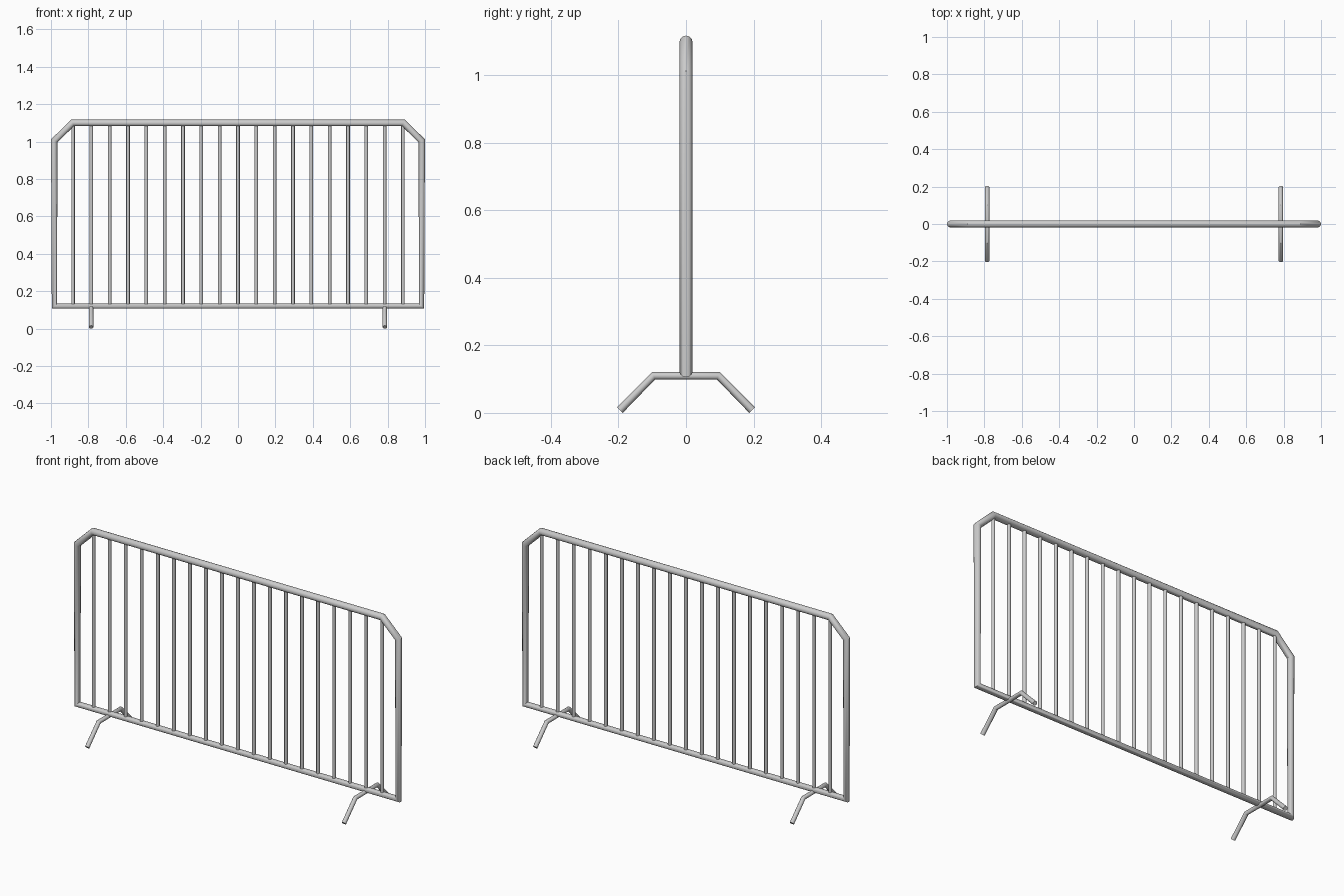
import bpy, bmesh, math
from mathutils import Vector

if "Cube" in bpy.data.objects:
    bpy.data.objects.remove(bpy.data.objects["Cube"])

SIDES = 12


def tube(name, points, radius, closed=False):
    """Sweep a round section along a planar polyline, one ring per corner."""
    pts = [Vector(p) for p in points]
    n = len(pts)
    normal = (pts[1] - pts[0]).cross(pts[2] - pts[1]).normalized() if n > 2 else Vector((0, 1, 0))
    bm = bmesh.new()
    rings = []
    for i, p in enumerate(pts):
        d_in = (p - pts[i - 1]).normalized() if closed or i > 0 else Vector()
        d_out = (pts[(i + 1) % n] - p).normalized() if closed or i < n - 1 else Vector()
        side = (d_in + d_out).normalized().cross(normal)
        ring = []
        for k in range(SIDES):
            a = 2 * math.pi * k / SIDES
            ring.append(bm.verts.new(p + radius * (math.cos(a) * normal + math.sin(a) * side)))
        rings.append(ring)
    for i in range(n if closed else n - 1):
        a, b = rings[i], rings[(i + 1) % n]
        for k in range(SIDES):
            m = (k + 1) % SIDES
            bm.faces.new((a[k], a[m], b[m], b[k]))
    if not closed:
        bm.faces.new(rings[0])
        bm.faces.new(rings[-1])
    bmesh.ops.recalc_face_normals(bm, faces=bm.faces)
    mesh = bpy.data.meshes.new(name)
    bm.to_mesh(mesh)
    bm.free()
    obj = bpy.data.objects.new(name, mesh)
    bpy.context.collection.objects.link(obj)
    bpy.ops.object.select_all(action='DESELECT')
    obj.select_set(True)
    bpy.context.view_layer.objects.active = obj
    bpy.ops.object.shade_smooth_by_angle(angle=math.radians(40))
    return obj


# Outer frame with clipped top corners
half = [(0.982, 0.12), (0.982, 1.005), (0.884, 1.10)]
outline = half + [(-x, z) for x, z in reversed(half)]
tube("outer_frame", [(x, 0, z) for x, z in outline], 0.019, closed=True)

# Upright bars
for i in range(19):
    x = (i - 9) * 0.098
    tube(f"upright_bar_{i + 1}", [(x, 0, 0.12), (x, 0, 1.10)], 0.0095)

# Bent feet
for label, x in (("left", -0.785), ("right", 0.785)):
    path = [(-0.196, 0.008), (-0.096, 0.11), (0.096, 0.11), (0.196, 0.008)]
    tube(f"{label}_foot", [(x, y, z) for y, z in path], 0.0118)
